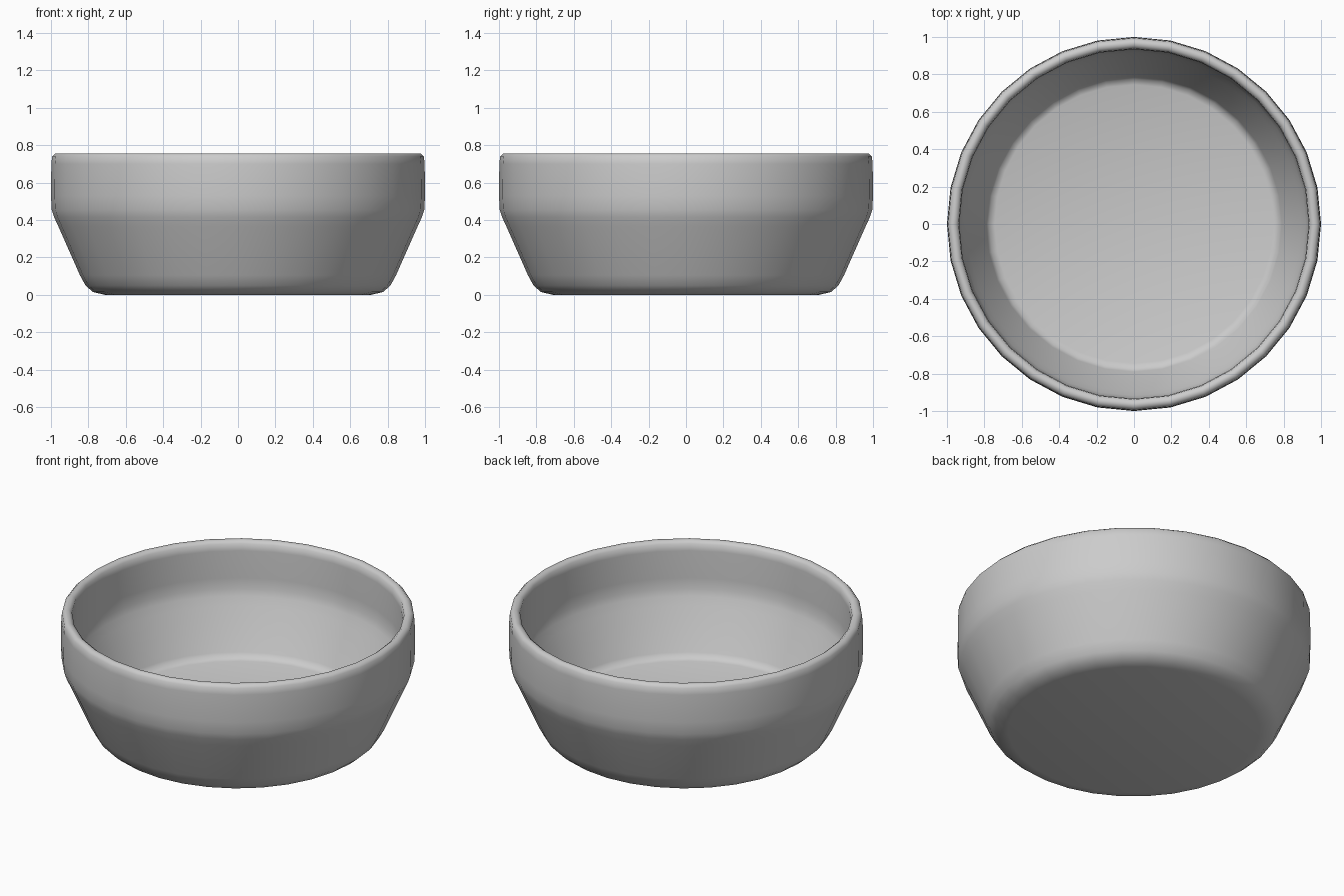
import bpy, bmesh, math

if "Cube" in bpy.data.objects:
    bpy.data.objects.remove(bpy.data.objects["Cube"])

SIDES = 32

# Bowl cross-section (radius, height): outside going up, over the rim, down inside
profile = [
    (0.71, 0.0), (0.775, 0.015), (0.815, 0.05), (0.845, 0.105),
    (0.96, 0.365), (0.983, 0.415), (0.996, 0.455), (1.0, 0.53),
    (0.998, 0.70), (0.994, 0.74), (0.977, 0.757),
    (0.957, 0.757), (0.938, 0.742), (0.934, 0.70),
    (0.935, 0.53), (0.931, 0.465), (0.918, 0.425), (0.895, 0.375),
    (0.79, 0.135), (0.775, 0.11), (0.745, 0.10),
]

bm = bmesh.new()
rings = []
for r, z in profile:
    rings.append([bm.verts.new((r * math.cos(2 * math.pi * i / SIDES),
                                r * math.sin(2 * math.pi * i / SIDES), z))
                  for i in range(SIDES)])

# Walls between neighbouring rings
for a, b in zip(rings, rings[1:]):
    for i in range(SIDES):
        j = (i + 1) % SIDES
        bm.faces.new((a[i], a[j], b[j], b[i]))

# Underside and inner floor
bm.faces.new(rings[0][::-1])
bm.faces.new(rings[-1])
bmesh.ops.recalc_face_normals(bm, faces=bm.faces)

mesh = bpy.data.meshes.new("bowl")
bm.to_mesh(mesh)
bm.free()
bowl = bpy.data.objects.new("bowl", mesh)
bpy.context.collection.objects.link(bowl)

# Smooth shading throughout
bpy.context.view_layer.objects.active = bowl
bowl.select_set(True)
bpy.ops.object.shade_smooth_by_angle(angle=math.radians(60))
